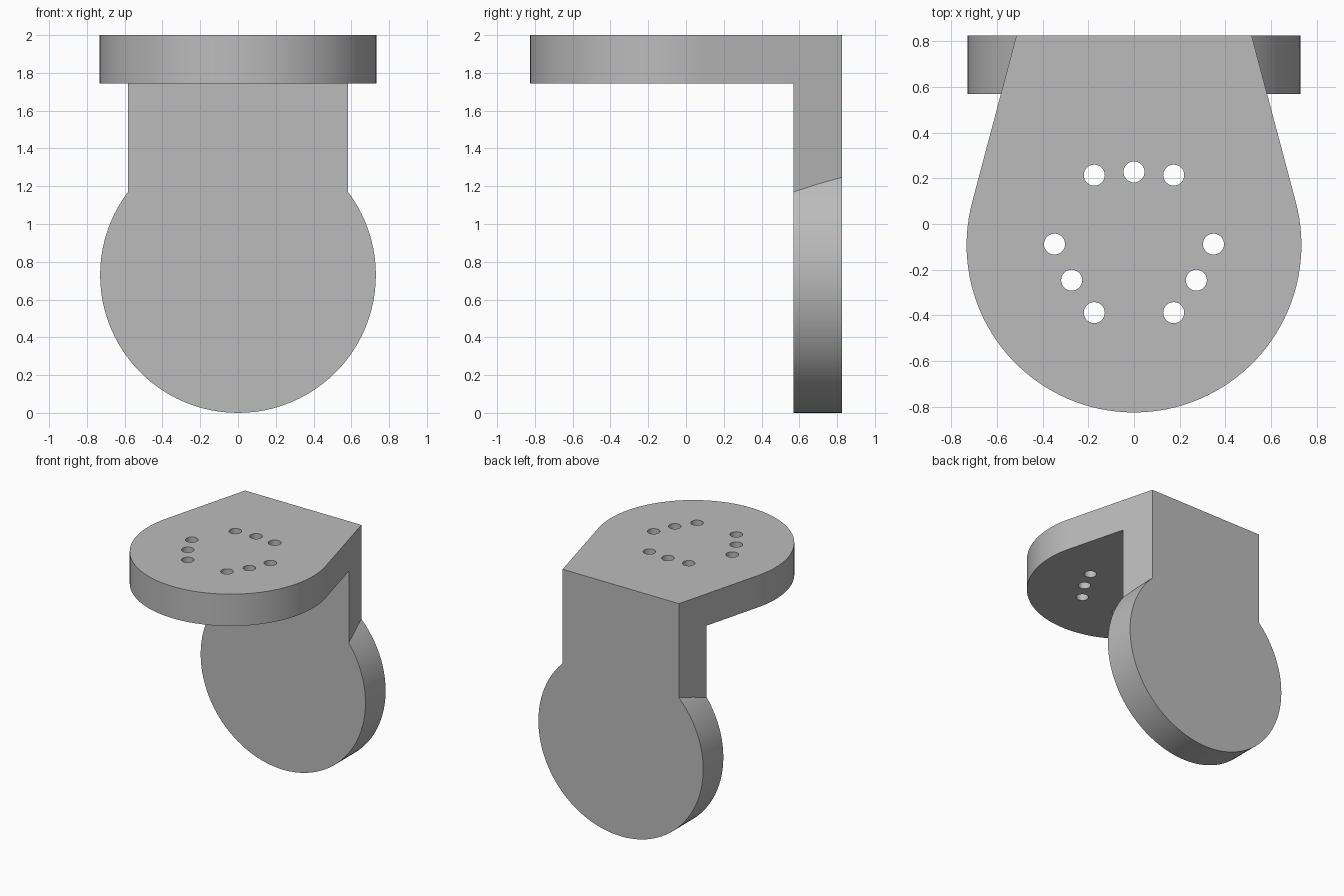
import bpy, bmesh
from math import cos, sin, pi, atan2, acos, hypot, radians
from mathutils import Vector

old = bpy.data.objects.get("Cube")
if old:
    bpy.data.objects.remove(old, do_unlink=True)

# Main dimensions
HALF = 0.825            # half depth of the bracket
INNER = 0.57            # inner face of the upright plate
UNDER = 1.745           # underside of the top plate
RADIUS = 0.733          # rounded end of the top plate
BACK = 0.515            # half width at the back edge
DISC = 0.73             # radius and centre height of the upright disc

grey = bpy.data.materials.new("plain grey")
grey.use_nodes = True
colour = (0.5, 0.5, 0.5, 1)
grey.diffuse_color = colour
grey.node_tree.nodes["Principled BSDF"].inputs["Base Color"].default_value = colour


def prism(name, outline, start, depth):
    """Extrude a closed 3D outline along a vector."""
    bm = bmesh.new()
    face = bm.faces.new([bm.verts.new(Vector(p) + Vector(start)) for p in outline])
    top = bmesh.ops.extrude_face_region(bm, geom=[face])["geom"]
    bmesh.ops.translate(bm, vec=depth, verts=[v for v in top if isinstance(v, bmesh.types.BMVert)])
    bmesh.ops.recalc_face_normals(bm, faces=bm.faces)
    mesh = bpy.data.meshes.new(name)
    bm.to_mesh(mesh)
    bm.free()
    mesh.materials.append(grey)
    obj = bpy.data.objects.new(name, mesh)
    bpy.context.collection.objects.link(obj)
    return obj


def circle(r, n):
    return [(r * cos(2 * pi * i / n), r * sin(2 * pi * i / n)) for i in range(n)]


def combine(target, tool, operation):
    """Apply a boolean and discard the helper object."""
    tool.hide_render = True
    mod = target.modifiers.new("combine", 'BOOLEAN')
    mod.operation, mod.object, mod.solver = operation, tool, 'EXACT'
    bpy.context.view_layer.objects.active = target
    bpy.ops.object.modifier_apply(modifier=mod.name)
    bpy.data.objects.remove(tool, do_unlink=True)


# Teardrop outline: round front, straight tangents to the back edge
cy = RADIUS - HALF
rise = HALF - cy
tangent = atan2(rise, BACK) - acos(RADIUS / hypot(BACK, rise))
steps = 72
sweep = pi + 2 * tangent
arc = [tangent - sweep * i / steps for i in range(steps + 1)]
outline = [(RADIUS * cos(a), cy + RADIUS * sin(a), 0) for a in arc]
outline += [(-BACK, HALF, 0), (BACK, HALF, 0)]
bracket = prism("bracket", outline, (0, 0, DISC), (0, 0, 2 - DISC))

# Clear the space under the top plate, leaving the tapered neck
space = [(x, y, 0) for x, y in ((-1, -1), (1, -1), (1, INNER), (-1, INNER))]
combine(bracket, prism("space_cutter", space, (0, 0, 0), (0, 0, UNDER)), 'DIFFERENCE')

# Upright disc
disc = [(x, 0, z) for x, z in circle(DISC, 96)]
combine(bracket, prism("disc", disc, (0, INNER, DISC), (0, HALF - INNER, 0)), 'UNION')

# Mounting holes, mirrored left to right
pairs = [(0.174, 0.214), (0.348, -0.088), (0.273, -0.246), (0.174, -0.388)]
holes = [(0, 0.228)] + [(s * x, y) for x, y in pairs for s in (-1, 1)]
ring = [(x, y, 0) for x, y in circle(0.046, 32)]
for x, y in holes:
    combine(bracket, prism("hole_cutter", ring, (x, y, 1.5), (0, 0, 1)), 'DIFFERENCE')

bpy.ops.object.select_all(action='DESELECT')
bracket.select_set(True)
bpy.context.view_layer.objects.active = bracket
bpy.ops.object.shade_smooth_by_angle(angle=radians(25))
